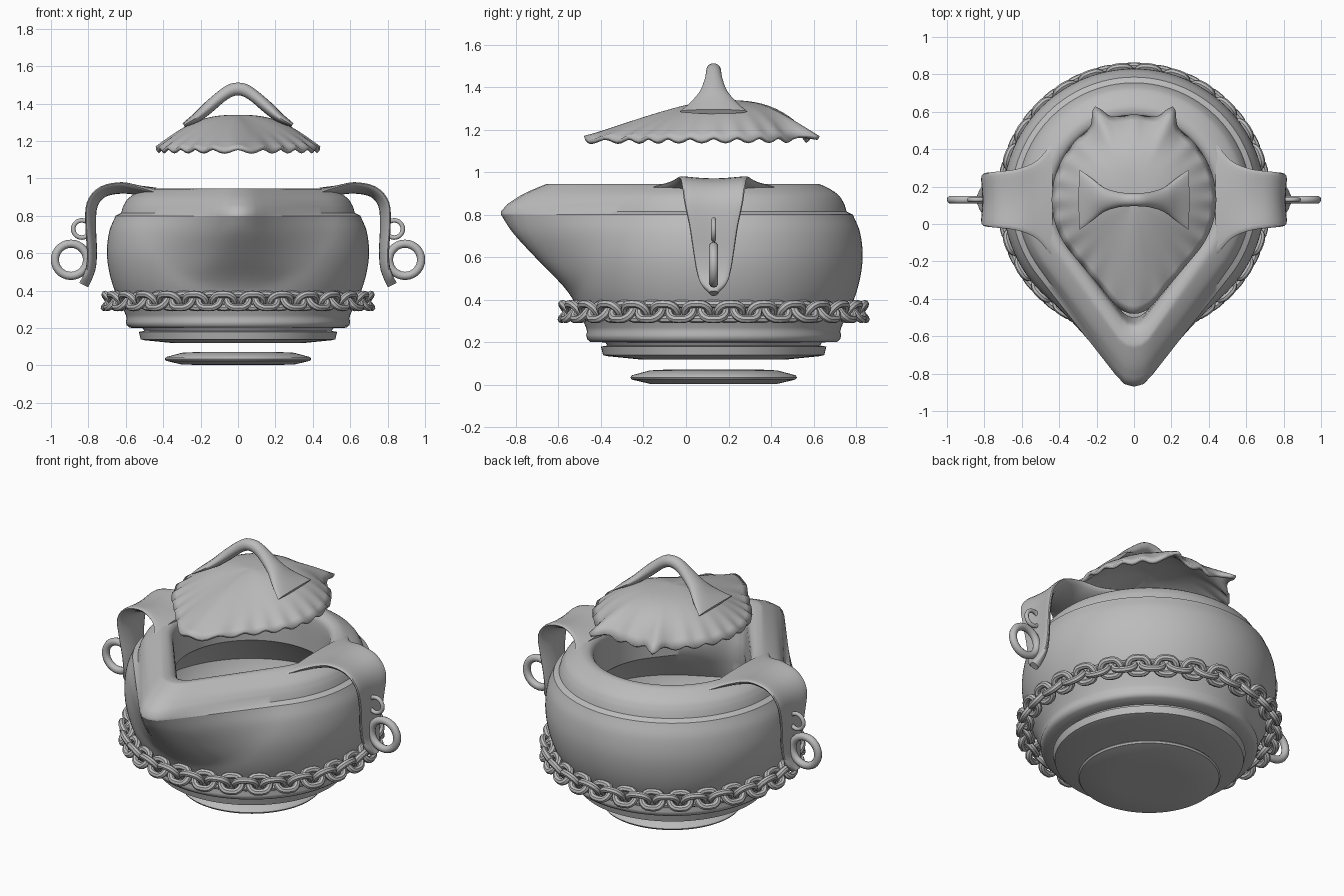
import bpy, bmesh, math
from math import sin, cos, pi, radians
from mathutils import Vector, Matrix

if "Cube" in bpy.data.objects:
    bpy.data.objects.remove(bpy.data.objects["Cube"])

CY = 0.13   # y of the bowl axis
clay = bpy.data.materials.new("plain grey clay")
clay.use_nodes = True
clay.diffuse_color = (0.5, 0.5, 0.5, 1)
clay.node_tree.nodes["Principled BSDF"].inputs["Base Color"].default_value = clay.diffuse_color


def finish(name, bm, angle=40, fix=True):
    if fix:
        bmesh.ops.recalc_face_normals(bm, faces=bm.faces)
    mesh = bpy.data.meshes.new(name)
    bm.to_mesh(mesh)
    bm.free()
    mesh.materials.append(clay)
    obj = bpy.data.objects.new(name, mesh)
    bpy.context.collection.objects.link(obj)
    bpy.ops.object.select_all(action='DESELECT')
    obj.select_set(True)
    bpy.context.view_layer.objects.active = obj
    bpy.ops.object.shade_smooth_by_angle(angle=radians(angle))
    return obj


def loft(bm, rings, closed=True, cap_start=False, cap_end=False):
    rows = [[bm.verts.new(p) for p in ring] for ring in rings]
    n = len(rows[0])
    for a, b in zip(rows, rows[1:]):
        for i in range(n if closed else n - 1):
            j = (i + 1) % n
            bm.faces.new((a[i], a[j], b[j], b[i]))
    if cap_start:
        bm.faces.new(rows[0])
    if cap_end:
        bm.faces.new(rows[-1])
    return rows


def spline(points, steps):
    """Smooth path through tuples of numbers."""
    pts = [Vector(p) for p in points]
    pts = [2 * pts[0] - pts[1]] + pts + [2 * pts[-1] - pts[-2]]
    out = []
    for a, b, c, d in zip(pts, pts[1:], pts[2:], pts[3:]):
        for k in range(steps):
            t = k / steps
            out.append(0.5 * (2 * b + (c - a) * t + (2 * a - 5 * b + 4 * c - d) * t * t
                              + (3 * b - a - 3 * c + d) * t ** 3))
    return out + [pts[-2]]


def teardrop(t, r, tip, rt):
    """Polar radius of a circle drawn out to a rounded tip; t is measured from the tip."""
    t = abs((t + pi) % (2 * pi) - pi)
    d = tip - rt
    if d <= r - rt + 1e-4:
        return r
    a = math.acos((r - rt) / d)
    if t > a:
        return r
    if t < math.atan2(rt * sin(a), d + rt * cos(a)):
        return d * cos(t) + math.sqrt(max(0, rt * rt - (d * sin(t)) ** 2))
    return r / cos(a - t)


def outline(z, r, tip, rt, n=120):
    ring = []
    for i in range(n):
        t = 2 * pi * i / n
        q = teardrop(t, r, tip, rt)
        ring.append((q * sin(t), CY - q * cos(t), z))
    return ring


# Bowl: stepped base, round belly and drawn-out spout (z, radius, tip, tip radius)
base = [(0.12, 0.35), (0.135, 0.50), (0.14, 0.52), (0.18, 0.53), (0.185, 0.50), (0.20, 0.51),
        (0.202, 0.58), (0.215, 0.595), (0.235, 0.60), (0.25, 0.595), (0.27, 0.60)]
belly = spline([(0.27, 0.60, 0.60, 0.59), (0.43, 0.67, 0.68, 0.5), (0.58, 0.70, 0.82, 0.26),
                (0.71, 0.69, 0.94, 0.14), (0.80, 0.655, 1.0, 0.1)], 5)
bowl = bmesh.new()
loft(bowl, [outline(z, r, r, r / 2) for z, r in base] + [outline(*p) for p in belly[1:]],
     cap_start=True)
finish("bowl_body", bowl)

# Rim: rolled collar turning in to the opening, then the hollow inside
collar = [(0.80, 0.655, 1.0, 0.1), (0.815, 0.625, 1.0, 0.1), (0.85, 0.615, 0.97, 0.1)]
collar += spline([(0.85, 0.615, 0.97, 0.1), (0.895, 0.585, 0.90, 0.1), (0.935, 0.52, 0.81, 0.1),
                  (0.945, 0.48, 0.77, 0.09), (0.93, 0.445, 0.70, 0.08), (0.88, 0.43, 0.66, 0.07),
                  (0.70, 0.43, 0.63, 0.08)], 4)[1:]
hollow = [(0.62, 0.52, 0.64, 0.1), (0.5, 0.62, 0.66, 0.3), (0.35, 0.58, 0.58, 0.3), (0.25, 0.45, 0.45, 0.2)]
rim = bmesh.new()
loft(rim, [outline(*p) for p in collar + hollow], cap_end=True)
for f in rim.faces:
    f.normal_flip()
finish("rim_and_inside", rim)

# Loose foot disc
foot = bmesh.new()
loft(foot, [outline(z, r, r, r / 2) for z, r in
            [(0.003, 0.20), (0.005, 0.30), (0.025, 0.385), (0.035, 0.392), (0.045, 0.385),
             (0.068, 0.30), (0.073, 0.20)]], cap_start=True, cap_end=True)
finish("foot_disc", foot)

# Side handles: channelled straps flowing off the rim (x, z, half width)
strap = spline([(0.44, 0.925, 0.30), (0.52, 0.935, 0.21), (0.62, 0.945, 0.165), (0.72, 0.925, 0.15),
                (0.775, 0.86, 0.14), (0.785, 0.75, 0.115), (0.78, 0.62, 0.095), (0.785, 0.53, 0.08),
                (0.805, 0.47, 0.06), (0.825, 0.43, 0.02)], 4)
for side, word in ((1, "left"), (-1, "right")):
    bm = bmesh.new()
    rings = []
    for i, (x, z, w) in enumerate(strap):
        a, b = strap[max(i - 1, 0)], strap[min(i + 1, len(strap) - 1)]
        run = Vector((b[0] - a[0], b[1] - a[1])).normalized()
        nx, nz = -run.y, run.x
        ring = []
        for k in range(24):
            t = 2 * pi * k / 24
            u = cos(t)
            lift = 0.026 * sin(t) + 0.03 * u * u * min(1, w / 0.14) * min(1, i / 8)
            ring.append((side * (x + nx * lift), CY + w * u, z + nz * lift))
        rings.append(ring)
    loft(bm, rings, cap_start=True, cap_end=True)
    finish(word + "_handle", bm)


def torus(bm, matrix, major, minor, stretch=0, n=28, m=10):
    rows = []
    for i in range(n):
        t = 2 * pi * i / n
        shift = stretch * math.copysign(1, cos(t)) if abs(cos(t)) > 1e-6 else 0
        rows.append([matrix @ Vector(((major + minor * cos(s)) * cos(t) + shift,
                                      (major + minor * cos(s)) * sin(t), minor * sin(s)))
                     for s in (2 * pi * j / m for j in range(m))])
    grid = loft(bm, rows)
    for j in range(m):
        k = (j + 1) % m
        bm.faces.new((grid[-1][j], grid[-1][k], grid[0][k], grid[0][j]))


# A small and a large ring hanging on each handle
for side, word in ((1, "left"), (-1, "right")):
    for name, x, z, major, minor in (("small", 0.835, 0.73, 0.046, 0.012),
                                     ("large", 0.893, 0.565, 0.086, 0.022)):
        bm = bmesh.new()
        torus(bm, Matrix.Translation((side * x, CY, z)) @ Matrix.Rotation(pi / 2, 4, 'X'), major, minor)
        finish(f"{word}_{name}_ring", bm)

# Chain around the belly, links tilted alternately
chain = bmesh.new()
LINKS = 56
for i in range(LINKS):
    turn = Matrix.Rotation(2 * pi * i / LINKS, 4, 'Z')
    tilt = Matrix.Rotation(radians(90 + (38 if i % 2 else -38)), 4, 'X')
    torus(chain, Matrix.Translation((0, CY, 0.345)) @ turn @ Matrix.Translation((0, -0.687, 0)) @ tilt,
          0.046, 0.019, 0.012, 20, 8)
finish("chain", chain)

# Lid: leaf-shaped dome with scalloped edge and two points at the back
lid = bmesh.new()
N, RINGS = 144, 14


def lid_point(f, t):
    back = abs((t + pi) % (2 * pi) - pi)
    q = teardrop(t, 0.44, 0.61, 0.13)
    ear = math.exp(-((pi - back - radians(23)) / radians(5)) ** 2)
    q += 0.09 * ear * f ** 4 + 0.015 * max(0, -cos(t)) ** 4
    power = 2.3 - 1.0 * cos(t)
    z = 1.16 + 0.18 * (1 - f ** power) + (0.011 * cos(24 * t) + 0.02 * ear) * f ** 8
    return Vector((f * q * sin(t), CY - f * q * cos(t), z))


rows = loft(lid, [[lid_point(k / RINGS, 2 * pi * i / N) for i in range(N)] for k in range(1, RINGS + 1)])
top = lid.verts.new((0, CY, 1.34))
for i in range(N):
    lid.faces.new((top, rows[0][i], rows[0][(i + 1) % N]))
bmesh.ops.recalc_face_normals(lid, faces=lid.faces)
if top.normal.z < 0 or top.link_faces[0].normal.z < 0:
    bmesh.ops.reverse_faces(lid, faces=lid.faces)
lid_obj = finish("lid", lid, 60, fix=False)
shell = lid_obj.modifiers.new("thickness", 'SOLIDIFY')
shell.thickness = 0.02
shell.offset = -1

# Lid grip: pulled arch flaring into the dome (x, z, half depth, half thickness)
half = [(0.29, 1.285, 0.16, 0.012), (0.22, 1.327, 0.11, 0.026), (0.16, 1.378, 0.065, 0.032),
        (0.09, 1.438, 0.042, 0.032), (0.04, 1.470, 0.036, 0.034)]
arch = spline([(-x, *rest) for x, *rest in half] + [(0, 1.478, 0.035, 0.034)] + half[::-1], 4)
grip = bmesh.new()
rings = []
for i, (x, z, depth, thick) in enumerate(arch):
    a, b = arch[max(i - 1, 0)], arch[min(i + 1, len(arch) - 1)]
    run = Vector((b[0] - a[0], b[1] - a[1])).normalized()
    rings.append([(x - run.y * thick * sin(t), CY + depth * cos(t), z + run.x * thick * sin(t))
                  for t in (2 * pi * k / 20 for k in range(20))])
loft(grip, rings, cap_start=True, cap_end=True)
finish("lid_grip", grip, 60)
